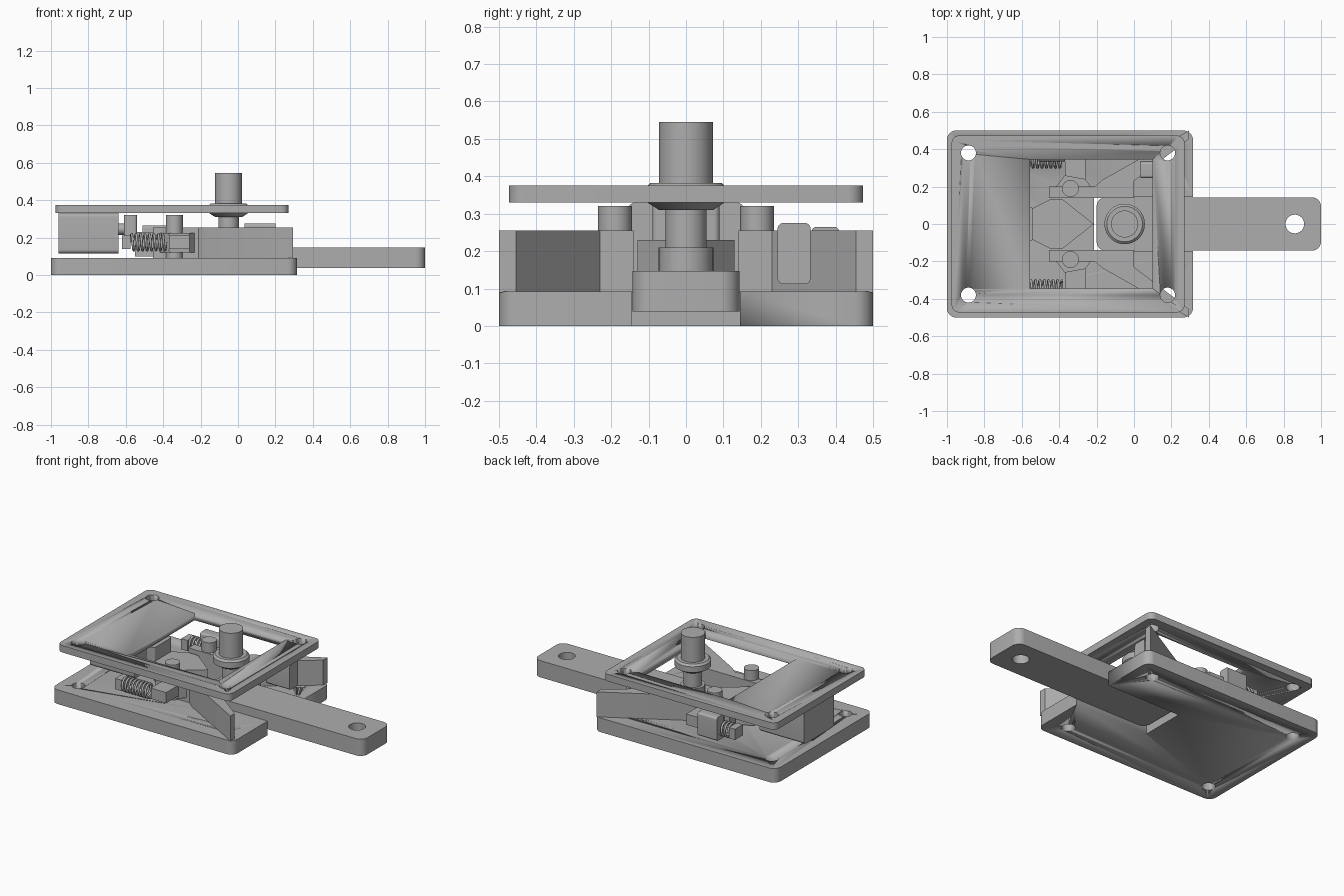
import bpy, bmesh, math
from mathutils import Matrix

if "Cube" in bpy.data.objects:
    bpy.data.objects.remove(bpy.data.objects["Cube"])

steel = bpy.data.materials.new("grey_steel")
steel.use_nodes = True
GREY = (0.42, 0.42, 0.42, 1)
steel.diffuse_color = GREY
steel.node_tree.nodes["Principled BSDF"].inputs["Base Color"].default_value = GREY


def finish(name, bm):
    bmesh.ops.recalc_face_normals(bm, faces=bm.faces)
    mesh = bpy.data.meshes.new(name)
    bm.to_mesh(mesh)
    bm.free()
    mesh.materials.append(steel)
    ob = bpy.data.objects.new(name, mesh)
    bpy.context.collection.objects.link(ob)
    bpy.ops.object.select_all(action='DESELECT')
    bpy.context.view_layer.objects.active = ob
    ob.select_set(True)
    bpy.ops.object.shade_smooth_by_angle(angle=math.radians(30))
    return ob


def prism(name, pts, z0, z1):
    bm = bmesh.new()
    face = bm.faces.new([bm.verts.new((x, y, z0)) for x, y in pts])
    ext = bmesh.ops.extrude_face_region(bm, geom=[face])
    verts = [v for v in ext["geom"] if isinstance(v, bmesh.types.BMVert)]
    bmesh.ops.translate(bm, verts=verts, vec=(0, 0, z1 - z0))
    return finish(name, bm)


def block(name, x0, x1, y0, y1, z0, z1, round_axis=None, r=0.0):
    """Box whose edges along one axis may be rounded."""
    bm = bmesh.new()
    bmesh.ops.create_cube(bm, size=1)
    for v in bm.verts:
        v.co.x = x0 if v.co.x < 0 else x1
        v.co.y = y0 if v.co.y < 0 else y1
        v.co.z = z0 if v.co.z < 0 else z1
    if round_axis is not None:
        edges = [e for e in bm.edges
                 if abs((e.verts[0].co - e.verts[1].co).normalized()[round_axis]) > 0.9]
        bmesh.ops.bevel(bm, geom=edges, offset=r, segments=8, profile=0.5, affect='EDGES')
    return finish(name, bm)


def lathe(name, x, y, profile, n=48):
    """Closed turned part from (radius, z) pairs."""
    bm = bmesh.new()
    rings = [[bm.verts.new((x + r * math.cos(math.tau * i / n),
                            y + r * math.sin(math.tau * i / n), z)) for i in range(n)]
             for r, z in profile]
    for a, b in zip(rings, rings[1:]):
        for i in range(n):
            j = (i + 1) % n
            bm.faces.new((a[i], a[j], b[j], b[i]))
    bm.faces.new(rings[0])
    bm.faces.new(rings[-1])
    return finish(name, bm)


def cut(target, cutter):
    cutter.hide_render = True
    mod = target.modifiers.new("cut", 'BOOLEAN')
    mod.operation = 'DIFFERENCE'
    mod.solver = 'EXACT'
    mod.object = cutter
    bpy.context.view_layer.objects.active = target
    bpy.ops.object.modifier_apply(modifier=mod.name)
    bpy.data.objects.remove(cutter)


def drill(target, x, y, r):
    cut(target, lathe("drill", x, y, [(r, -1), (r, 1)], 32))


def spring(name, x0, x1, y, z, r, turns, wire):
    data = bpy.data.curves.new(name, 'CURVE')
    data.dimensions = '3D'
    data.bevel_depth = wire
    data.bevel_resolution = 2
    data.use_fill_caps = True
    line = data.splines.new('POLY')
    n = turns * 20
    line.points.add(n)
    for i, p in enumerate(line.points):
        a = math.tau * i / 20
        p.co = (x0 + (x1 - x0) * i / n, y + r * math.cos(a), z + r * math.sin(a), 1)
    data.materials.append(steel)
    bpy.context.collection.objects.link(bpy.data.objects.new(name, data))


# Base plate with arm slot, and window plate above
base = block("base_plate", -1, 0.315, -0.5, 0.5, 0, 0.092, 2, 0.05)
cut(base, block("slot", -0.215, 0.5, -0.145, 0.145, -1, 1))
cover = block("window_plate", -0.975, 0.27, -0.473, 0.473, 0.33, 0.375, 2, 0.04)
cut(cover, block("window", -0.555, 0.1, -0.345, 0.345, -1, 1))
for plate in (base, cover):
    for hx in (-0.885, 0.18):
        for hy in (-0.38, 0.38):
            drill(plate, hx, hy, 0.04)

# Lever arm
arm = block("lever_arm", -0.2, 1, -0.143, 0.143, 0.038, 0.147, 2, 0.05)
drill(arm, 0.86, 0, 0.05)

# Spindle with collar
lathe("spindle", -0.05, 0, [(0.073, 0.14), (0.073, 0.21), (0.055, 0.21), (0.055, 0.31),
                            (0.072, 0.31), (0.108, 0.333), (0.108, 0.37), (0.095, 0.382),
                            (0.072, 0.382), (0.072, 0.545)])

# Mirrored jaws, pins, spring seats and springs
jaw = [(-0.455, 0.14), (0, 0.14), (0, 0.23), (0.295, 0.455), (0.295, 0.5),
       (-0.17, 0.235), (-0.21, 0.2), (-0.455, 0.2)]
lug = [(-0.44, 0.17), (-0.37, 0.26), (-0.26, 0.24), (-0.21, 0.17)]
for side, s in (("left", 1), ("right", -1)):
    prism(side + "_jaw", [(x, s * y) for x, y in jaw], 0.09, 0.255)
    prism(side + "_pin_lug", [(x, s * y) for x, y in lug], 0.12, 0.225)
    lathe(side + "_pin", -0.34, s * 0.19, [(0.045, 0.09), (0.045, 0.32)])
    ya, yb = sorted((s * 0.22, s * 0.37))
    block(side + "_spring_seat", -0.37, -0.26, ya, yb, 0.14, 0.21)
    ya, yb = sorted((s * 0.3, s * 0.38))
    block(side + "_spring_stop", -0.62, -0.575, ya, yb, 0.14, 0.21)
    spring(side + "_spring", -0.575, -0.385, s * 0.345, 0.175, 0.043, 8, 0.007)

# Sensor blocks
block("inner_sensor", 0.035, 0.2, 0.245, 0.333, 0.112, 0.275, 0, 0.015)
block("outer_sensor", -0.51, -0.37, 0.335, 0.41, 0.112, 0.265, 0, 0.015)

# Motor, shaft, pusher and spreading wedge
block("motor", -0.96, -0.64, -0.155, 0.155, 0.115, 0.33, 0, 0.02)
shaft = lathe("motor_shaft", 0, 0, [(0.03, -0.03), (0.03, 0.03)], 24)
shaft.matrix_world = Matrix.Translation((-0.63, 0, 0.245)) @ Matrix.Rotation(math.pi / 2, 4, 'Y')
block("pusher", -0.61, -0.54, -0.09, 0.09, 0.2, 0.32, 2, 0.015)
prism("spreading_wedge", [(-0.55, -0.08), (-0.45, -0.13), (-0.38, -0.13), (-0.215, 0),
                          (-0.38, 0.13), (-0.45, 0.13), (-0.55, 0.08)], 0.1, 0.23)
